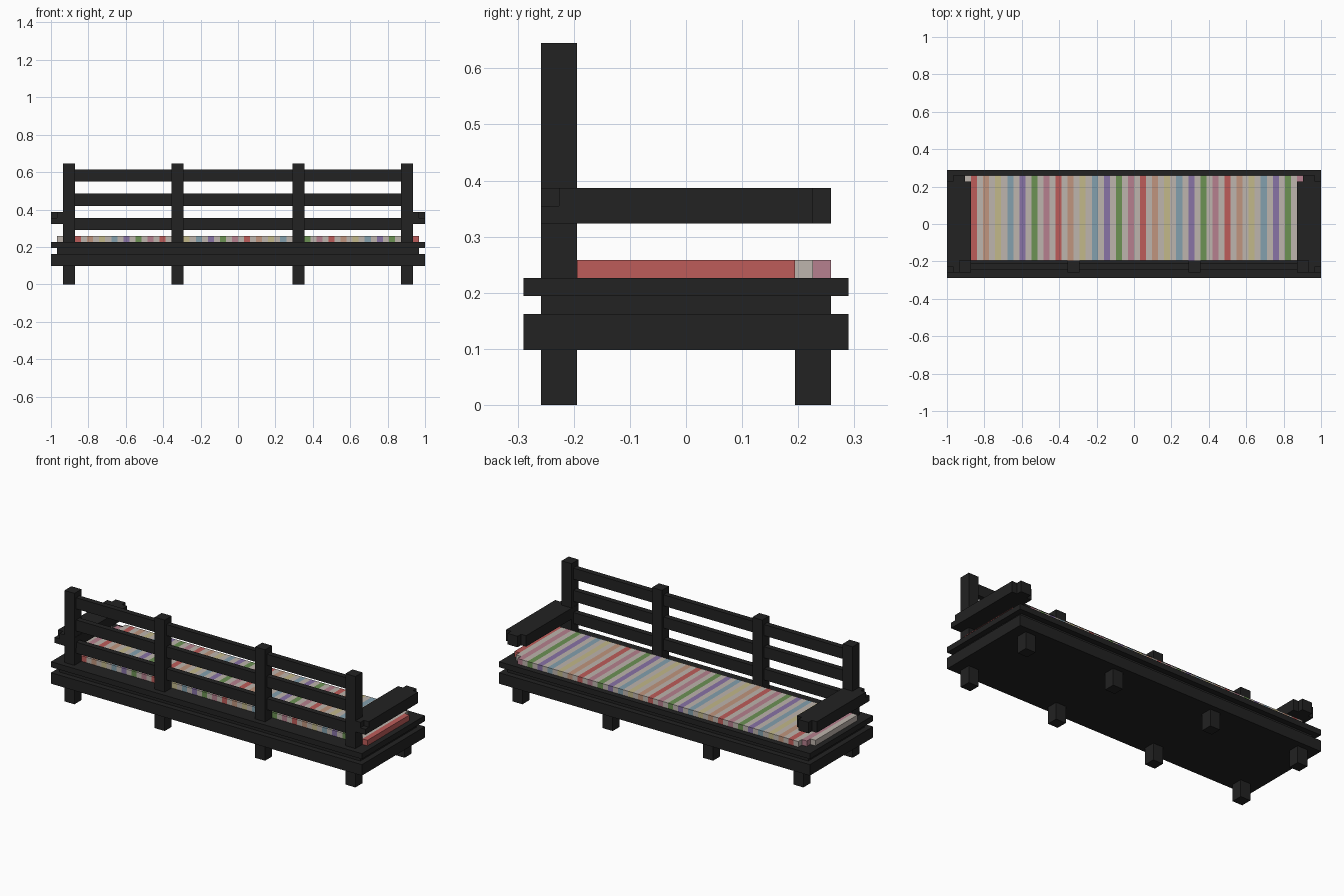
import bpy, bmesh
from mathutils import Vector

if "Cube" in bpy.data.objects:
    bpy.data.objects.remove(bpy.data.objects["Cube"])


def material(name, srgb):
    m = bpy.data.materials.new(name)
    lin = [(c / 255 / 12.92) if c < 11 else ((c / 255 + 0.055) / 1.055) ** 2.4 for c in srgb]
    m.diffuse_color = (*lin, 1)
    m.use_nodes = True
    m.node_tree.nodes["Principled BSDF"].inputs["Base Color"].default_value = m.diffuse_color
    return m


dark = material("dark wood", (34, 34, 34))
fabric = [material(n, c) for n, c in (
    ("pale grey", (190, 181, 173)), ("pink", (182, 128, 142)),
    ("red", (190, 92, 90)), ("orange", (192, 149, 126)),
    ("yellow", (194, 184, 138)), ("blue", (131, 160, 174)),
    ("purple", (136, 115, 166)), ("green", (108, 146, 84)))]


def finish(name, bm, mats):
    me = bpy.data.meshes.new(name)
    bm.to_mesh(me)
    bm.free()
    for m in mats:
        me.materials.append(m)
    ob = bpy.data.objects.new(name, me)
    bpy.context.collection.objects.link(ob)
    return ob


def boxes(name, *ranges):
    """One wooden part made of (x0, x1, y0, y1, z0, z1) blocks."""
    bm = bmesh.new()
    for x0, x1, y0, y1, z0, z1 in ranges:
        lo, size = Vector((x0, y0, z0)), Vector((x1 - x0, y1 - y0, z1 - z0))
        for v in bmesh.ops.create_cube(bm, size=1)["verts"]:
            v.co = lo + (v.co + Vector((.5, .5, .5))) * size
    return finish(name, bm, [dark])


# Base: lower frame, recessed core, seat board
boxes("base_frame", (-1, 1, -.29, .29, .098, .162))
boxes("base_core", (-.968, .968, -.258, .258, .162, .194))
boxes("seat_board", (-1, 1, -.29, .29, .194, .226))

# Back posts run to the floor, short legs in front
for i, x in enumerate((-.904, -.323, .323, .904)):
    boxes(f"back_post_{i}", (x - .032, x + .032, -.258, -.194, 0, .645))
    boxes(f"front_leg_{i}", (x - .032, x + .032, .194, .258, 0, .098))

# Back rails
for i, z in enumerate((.291, .42, .549)):
    boxes(f"back_rail_{i}", (-.904, .904, -.242, -.21, z, z + .0645))

# Armrests with a narrower tip and a notched rear corner
for name, s in (("left_arm", -1), ("right_arm", 1)):
    def block(a, b, *rest):
        return (*sorted((s * a, s * b)), *rest)
    boxes(name,
          block(.871, 1, -.226, .226, .323, .387),
          block(.903, .968, .226, .258, .323, .387),
          block(.871, 1, -.258, -.226, .323, .355),
          block(.871, .968, -.258, -.226, .355, .387))

# Cushion: outline with stepped front corners, extruded, cut into stripes
X, N = .968, 60
W = 2 * X / N
half = [(X, -.194), (X, .194), (X - W, .194), (X - W, .226),
        (X - 2 * W, .226), (X - 2 * W, .258)]
outline = half + [(-x, y) for x, y in reversed(half)]
bm = bmesh.new()
base = bm.faces.new([bm.verts.new((x, y, .226)) for x, y in outline])
top = bmesh.ops.extrude_face_region(bm, geom=[base])["geom"]
for v in top:
    if isinstance(v, bmesh.types.BMVert):
        v.co.z = .258
for i in range(1, N):
    bmesh.ops.bisect_plane(bm, geom=bm.verts[:] + bm.edges[:] + bm.faces[:], dist=1e-5,
                           plane_co=(-X + i * W, 0, 0), plane_no=(1, 0, 0))
bmesh.ops.recalc_face_normals(bm, faces=bm.faces[:])
for f in bm.faces:
    x = f.calc_center_median().x - f.normal.x * W / 2
    i = int((x + X) / W)
    f.material_index = 1 + (i // 2) % 7 if i % 2 else 0
finish("striped_cushion", bm, fabric)
